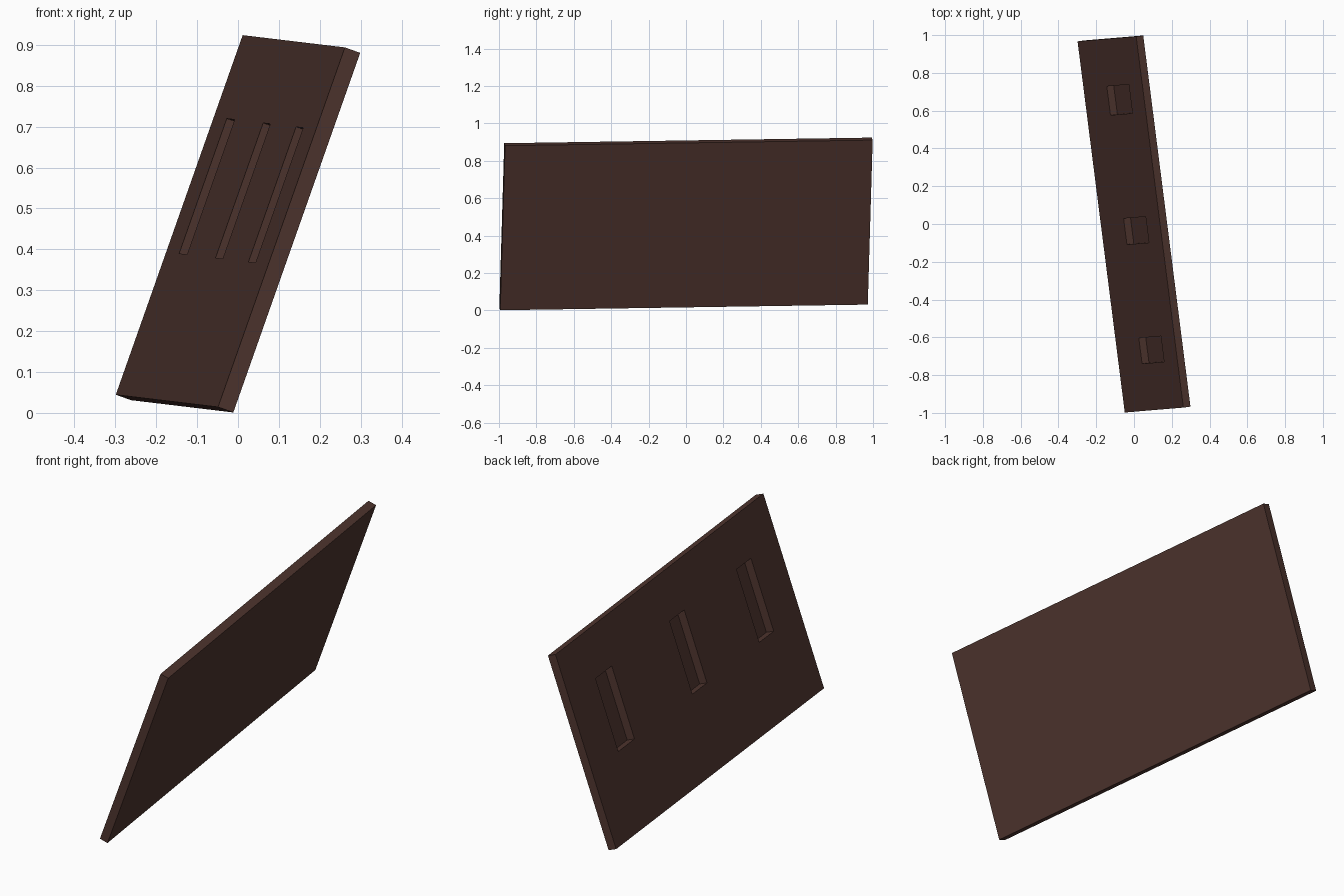
import bpy
import bmesh
from mathutils import Matrix, Vector

if "Cube" in bpy.data.objects:
    bpy.data.objects.remove(bpy.data.objects["Cube"])

# Panel frame: u = length, v = height, n = thickness (towards the back face)
u = Vector((-0.25, 1.965, 0.03)).normalized()
v = Vector((0.31, 0.03, 0.88))
v = (v - u * v.dot(u)).normalized()
n = u.cross(v)
LENGTH, HEIGHT, THICK = 1.981, 0.933, 0.04
FLOOR = 0.001  # skin left behind each slot

frame = Matrix((u, v, n)).transposed().to_4x4()
frame.translation = Vector((0, 0, 0.4625))

brown = bpy.data.materials.new("dark_brown")
brown.diffuse_color = (0.0762, 0.0343, 0.0273, 1)
brown.use_nodes = True
brown.node_tree.nodes["Principled BSDF"].inputs["Base Color"].default_value = brown.diffuse_color


def boxes(name, specs):
    """One object made of boxes, each given as (centre, size) in the panel frame."""
    bm = bmesh.new()
    for centre, size in specs:
        bmesh.ops.create_cube(
            bm, size=1,
            matrix=Matrix.Translation(centre) @ Matrix.Diagonal((*size, 1)))
    mesh = bpy.data.meshes.new(name)
    bm.to_mesh(mesh)
    bm.free()
    mesh.materials.append(brown)
    obj = bpy.data.objects.new(name, mesh)
    bpy.context.collection.objects.link(obj)
    obj.matrix_world = frame
    return obj


# Leaning panel
panel = boxes("leaning_panel", [((0, 0, 0), (LENGTH, HEIGHT, THICK))])

# Three upright slots, open on the upper face: (position along length, width)
slots = [(-0.672, 0.137), (-0.035, 0.139), (0.663, 0.154)]
cutter = boxes("slot_cutter", [((x, 0.079, -FLOOR - 0.01), (w, 0.35, THICK + 0.02))
                               for x, w in slots])
for vert in cutter.data.vertices:
    vert.co.z = THICK / 2 - FLOOR if vert.co.z > 0 else -THICK
cutter.hide_render = True
cutter.hide_set(True)

cut = panel.modifiers.new("slots", 'BOOLEAN')
cut.operation = 'DIFFERENCE'
cut.solver = 'EXACT'
cut.object = cutter
